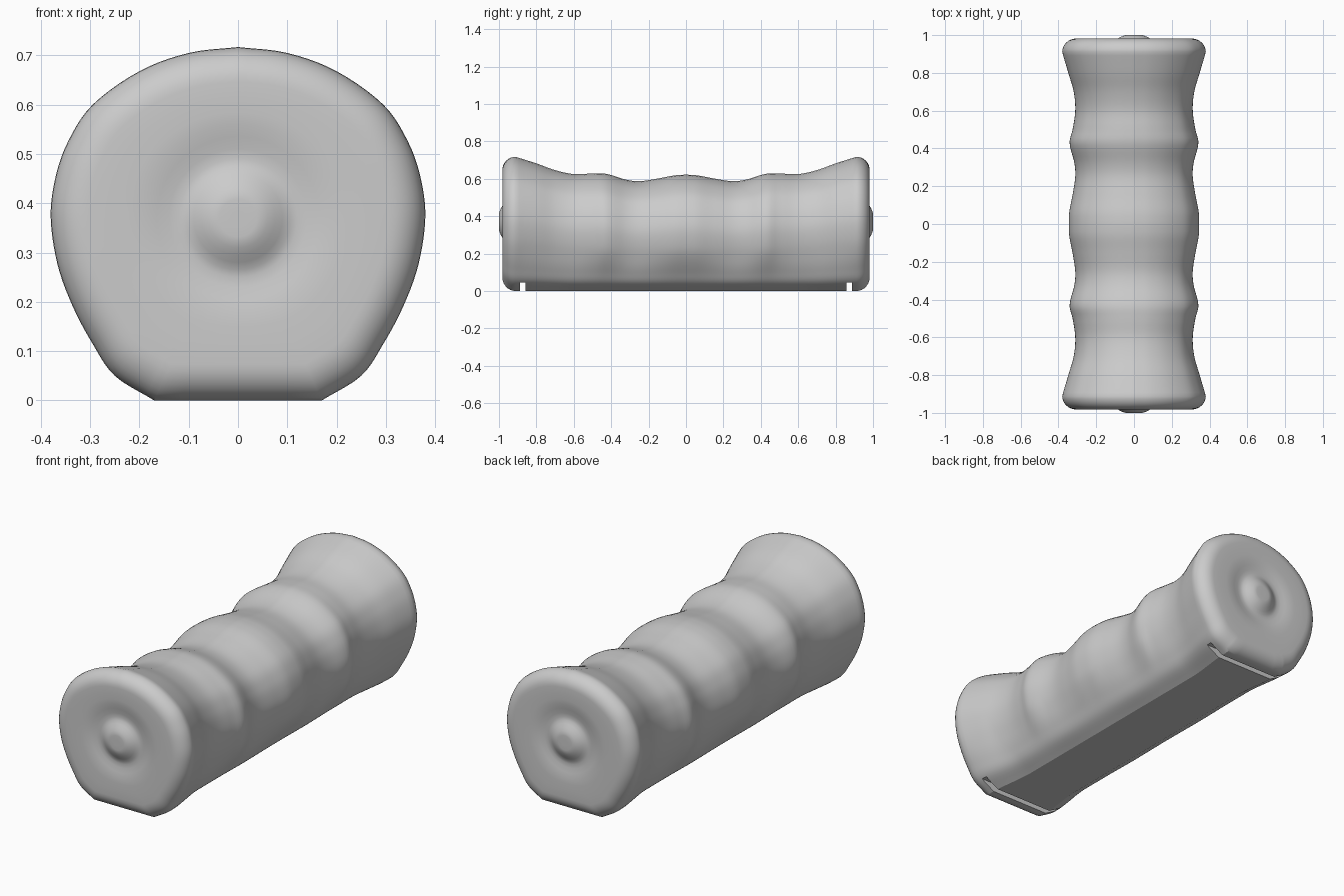
import bpy, bmesh, math

if "Cube" in bpy.data.objects:
    bpy.data.objects.remove(bpy.data.objects["Cube"])

# half-width and top height along the grip (y from middle to end flare)
WIDTH = [(0, .345), (.06, .343), (.15, .326), (.25, .311), (.32, .315), (.43, .341),
         (.5, .325), (.6, .311), (.7, .319), (.8, .348), (.91, .38)]
TOP = [(0, .622), (.06, .618), (.15, .601), (.25, .587), (.32, .595), (.43, .627),
       (.5, .628), (.6, .625), (.7, .646), (.8, .682), (.91, .717)]
# half cross-section at the flared end, from flat bottom edge to crown (x, z)
SECTION = [(.17, 0), (.25, .05), (.295, .115), (.335, .19), (.366, .275), (.38, .37),
           (.371, .45), (.345, .525), (.295, .6), (.2, .668), (.1, .705), (0, .717)]
CENTRE = .37


def curve(pts, x):
    """Smooth cubic interpolation through (x, value) points."""
    n = len(pts)
    i = max(k for k in range(n - 1) if pts[k][0] <= x or k == 0)

    def slope(k):
        a, b = pts[max(k - 1, 0)], pts[min(k + 1, n - 1)]
        return (b[1] - a[1]) / (b[0] - a[0])
    (x0, y0), (x1, y1) = pts[i], pts[i + 1]
    h = x1 - x0
    t = (x - x0) / h
    return ((2*t**3 - 3*t*t + 1) * y0 + (t**3 - 2*t*t + t) * h * slope(i)
            + (3*t*t - 2*t**3) * y1 + (t**3 - t*t) * h * slope(i + 1))


def smooth(a, b, x):
    t = min(max((x - a) / (b - a), 0), 1)
    return t * t * (3 - 2 * t)


# resampled section: right side bottom to crown
SUB = 5
sx = [(i, p[0]) for i, p in enumerate(SECTION)]
sz = [(i, p[1]) for i, p in enumerate(SECTION)]
steps = [i / SUB for i in range((len(SECTION) - 1) * SUB + 1)]
HALF = [(curve(sx, t), curve(sz, t)) for t in steps]
HALF[-1] = (0, .717)
LOOP = HALF + [(-x, z) for x, z in reversed(HALF[:-1])]
LOOP += [(-.17 + .34 * i / 6, 0) for i in range(1, 6)]


def body_ring(y):
    """Finger waves on top and sides that fade towards the base."""
    a = min(abs(y), .91)
    w, h = curve(WIDTH, a), curve(TOP, a)
    low = .325 + .055 * smooth(.62, .91, a)
    out = []
    for x, z in LOOP:
        k = low + (w - low) * smooth(.03, .26, z)
        out.append((x * k / .38, z * h / .717))
    return out


def cap_ring(inset):
    k = 1 - inset / .375
    return [(x * k, CENTRE + (z - CENTRE) * k) for x, z in body_ring(.91)]


def round_ring(r, mix):
    """Ring on the end face, blending from the outline to a circle."""
    k = r / .37
    out = []
    for x, z in LOOP:
        dz = z - CENTRE
        d = math.hypot(x, dz)
        f = (1 - mix) * k + mix * r / d
        out.append((x * f, CENTRE + dz * f))
    return out


# one end: rounded rim, flat face, dished ring and raised centre button
end = []
for i in range(1, 9):
    a = math.pi / 2 * i / 8
    end.append((.912 + .07 * math.sin(a), cap_ring(.075 * (1 - math.cos(a)))))
for r, y, mix in [(.26, .982, .2), (.22, .982, .6), (.19, .98, 1), (.165, .975, 1),
                  (.14, .97, 1), (.12, .968, 1), (.105, .971, 1), (.09, .979, 1),
                  (.075, .988, 1), (.06, .995, 1), (.048, .999, 1), (.038, 1, 1), (.015, 1, 1)]:
    end.append((y, round_ring(r, mix)))

N = 92
rings = [(-y, s) for y, s in reversed(end)]
rings += [(y, body_ring(y)) for y in (-.912 + 1.824 * i / N for i in range(N + 1))]
rings += end

# grip body
bm = bmesh.new()
loops = [[bm.verts.new((x, y, z)) for x, z in s] for y, s in rings]
n = len(LOOP)
for a, b in zip(loops, loops[1:]):
    for i in range(n):
        j = (i + 1) % n
        bm.faces.new((a[i], a[j], b[j], b[i]))
bm.faces.new(loops[0])
bm.faces.new(loops[-1])
bmesh.ops.recalc_face_normals(bm, faces=bm.faces)
mesh = bpy.data.meshes.new("grip")
bm.to_mesh(mesh)
bm.free()
grip = bpy.data.objects.new("grip", mesh)
bpy.context.collection.objects.link(grip)

mat = bpy.data.materials.new("plain grey")
mat.diffuse_color = (.6, .6, .6, 1)
mat.use_nodes = True
mat.node_tree.nodes["Principled BSDF"].inputs["Base Color"].default_value = mat.diffuse_color
mesh.materials.append(mat)

# crosswise slots under each end
bpy.context.view_layer.objects.active = grip
for side in (-1, 1):
    bpy.ops.mesh.primitive_cube_add(size=1, location=(0, side * .873, 0))
    cutter = bpy.context.object
    cutter.name = "slot_cutter"
    cutter.scale = (1, .03, .09)
    cutter.hide_render = True
    bpy.context.view_layer.update()
    bpy.context.view_layer.objects.active = grip
    mod = grip.modifiers.new("slot", 'BOOLEAN')
    mod.operation = 'DIFFERENCE'
    mod.solver = 'EXACT'
    mod.object = cutter
    bpy.ops.object.modifier_apply(modifier=mod.name)
    bpy.data.objects.remove(cutter)

# smooth surface with crisp slot and base edges
bpy.ops.object.select_all(action='DESELECT')
grip.select_set(True)
bpy.context.view_layer.objects.active = grip
bpy.ops.object.shade_smooth_by_angle(angle=math.radians(28))
